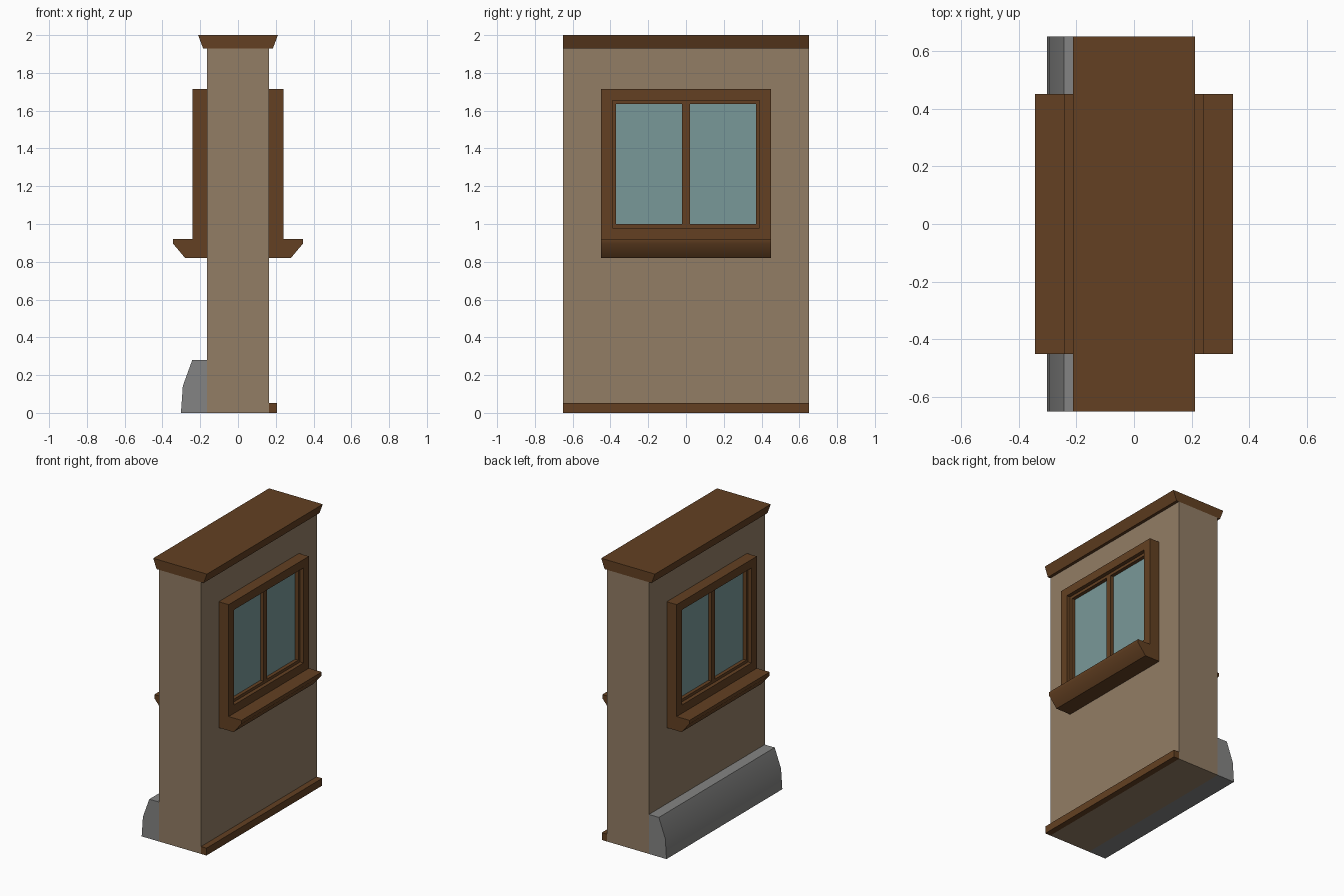
import bpy, bmesh, math

if "Cube" in bpy.data.objects:
    bpy.data.objects.remove(bpy.data.objects["Cube"])


def srgb(r, g, b):
    return tuple(((c / 255 + 0.055) / 1.055) ** 2.4 for c in (r, g, b)) + (1.0,)


def material(name, *rgb):
    m = bpy.data.materials.new(name)
    m.diffuse_color = srgb(*rgb)
    m.use_nodes = True
    m.node_tree.nodes["Principled BSDF"].inputs["Base Color"].default_value = m.diffuse_color
    return m


PLASTER = material("tan plaster", 146, 125, 101)
WOOD = material("brown wood", 99, 64, 34)
STONE = material("grey stone", 132, 132, 131)
GLASS = material("pale teal glass", 121, 153, 153)


def finish(bm, name, mats, mirror=False):
    mesh = bpy.data.meshes.new(name)
    bm.to_mesh(mesh)
    bm.free()
    ob = bpy.data.objects.new(name, mesh)
    bpy.context.collection.objects.link(ob)
    for m in mats:
        mesh.materials.append(m)
    if mirror:
        ob.modifiers.new("both_sides", "MIRROR").use_axis[0] = True
    return ob


def prism(profile, half_y):
    """Extrude an (x, z) profile along y."""
    bm = bmesh.new()
    face = bm.faces.new([bm.verts.new((x, -half_y, z)) for x, z in profile])
    ext = bmesh.ops.extrude_face_region(bm, geom=[face])["geom"]
    verts = [v for v in ext if isinstance(v, bmesh.types.BMVert)]
    bmesh.ops.translate(bm, verts=verts, vec=(0, 2 * half_y, 0))
    bmesh.ops.recalc_face_normals(bm, faces=bm.faces)
    return bm


def rect(x0, x1, z0, z1):
    return [(x0, z0), (x1, z0), (x1, z1), (x0, z1)]


def smooth(ob):
    bpy.ops.object.select_all(action="DESELECT")
    bpy.context.view_layer.objects.active = ob
    ob.select_set(True)
    bpy.ops.object.shade_smooth_by_angle(angle=math.radians(45))


W, L = 0.164, 0.65  # half thickness and half length of the wall

# wall, flared top cap and skirting board
finish(prism(rect(-W, W, 0, 1.93), L), "wall", [PLASTER])
finish(prism([(-0.185, 1.93), (0.185, 1.93), (0.211, 2), (-0.211, 2)], L),
       "top_cap", [WOOD])
finish(prism(rect(W, 0.207, 0, 0.052), L), "skirting_board", [WOOD])

# sloping stone plinth along the -x side
smooth(finish(prism([(-W, 0), (-0.302, 0), (-0.292, 0.143), (-0.242, 0.28),
                     (-W, 0.28)], L), "stone_plinth", [STONE]))

# window sills on both sides
smooth(finish(prism([(W, 0.82), (0.28, 0.82), (0.343, 0.895), (0.343, 0.92),
                     (W, 0.92)], 0.45), "window_sill", [WOOD], mirror=True))

# windows on both sides: casing, recessed sash, then two recessed panes
bm = prism(rect(W, 0.242, 0.92, 1.715), 0.45)
front = max(bm.faces, key=lambda f: f.calc_center_median().x)


def inset(faces, thickness, depth):
    bmesh.ops.inset_individual(bm, faces=faces, thickness=thickness,
                               use_even_offset=True)
    bmesh.ops.inset_individual(bm, faces=faces, thickness=0, depth=-depth)


inset([front], 0.06, 0.027)
bmesh.ops.bisect_plane(bm, geom=[front] + list(front.edges) + list(front.verts),
                       plane_co=(0, 0, 0), plane_no=(0, 1, 0))
panes = [f for f in bm.faces if f.normal.x > 0.9
         and abs(f.calc_center_median().x - 0.215) < 0.001]
inset(panes, 0.02, 0.025)
for f in panes:
    f.material_index = 1
finish(bm, "window", [WOOD, GLASS], mirror=True)
